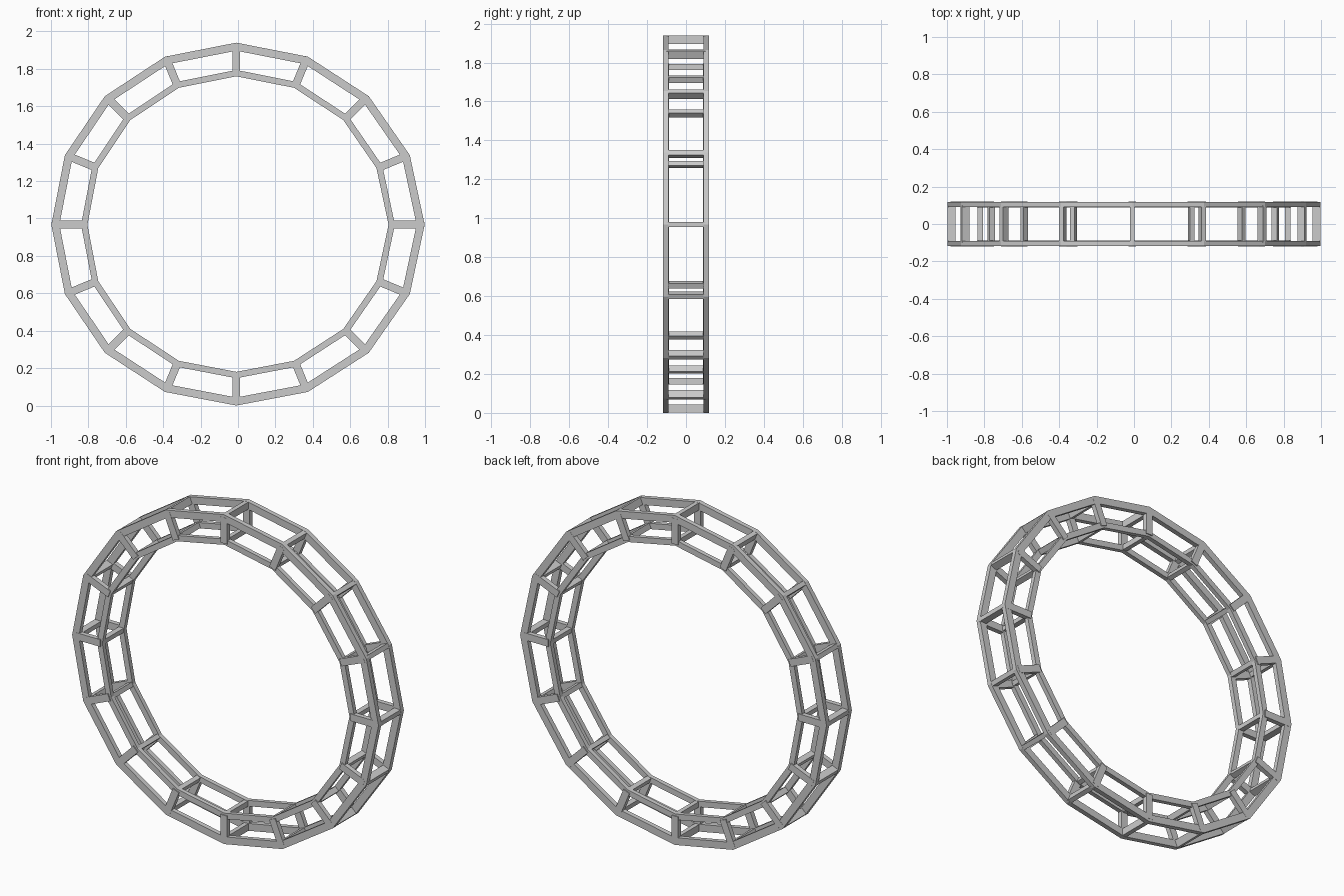
import bpy, bmesh, math
from mathutils import Vector, Matrix

if "Cube" in bpy.data.objects:
    bpy.data.objects.remove(bpy.data.objects["Cube"])

N, CZ = 16, 0.97


def corner(i, r, side):
    # ring corner in the xz plane, slightly wider than tall
    a = 2 * math.pi * i / N
    return Vector(((r + side) * math.cos(a) - 0.009 * abs(math.sin(a)), 0, CZ - 0.003 * abs(math.cos(a)) + r * math.sin(a)))


def finish(bm, name):
    bmesh.ops.recalc_face_normals(bm, faces=bm.faces)
    me = bpy.data.meshes.new(name)
    bm.to_mesh(me)
    bm.free()
    ob = bpy.data.objects.new(name, me)
    bpy.context.collection.objects.link(ob)


def ring(name, r_out, r_in, side, y0, y1):
    # closed 16-sided hoop of mitred square beams
    bm = bmesh.new()
    loops = []
    for i in range(N):
        loops.append([bm.verts.new(corner(i, r, side) + Vector((0, y, 0)))
                      for r, y in ((r_out, y0), (r_out, y1), (r_in, y1), (r_in, y0))])
    for i in range(N):
        a, b = loops[i], loops[(i + 1) % N]
        for k in range(4):
            m = (k + 1) % 4
            bm.faces.new((a[k], a[m], b[m], b[k]))
    finish(bm, name)


def add_bar(bm, i, p, size):
    # box aligned to the radial direction of corner i
    rot = Matrix.Rotation(-2 * math.pi * i / N, 4, 'Y')
    bmesh.ops.create_cube(bm, size=1, matrix=Matrix.Translation(p) @ rot @ Matrix.Diagonal((*size, 1)))


# Front and back hoops, outer and inner
for s, tag in ((-1, "front"), (1, "back")):
    ring(tag + "_outer_hoop", 0.97, 0.927, 0.028, s * 0.118, s * 0.09)
    ring(tag + "_inner_hoop", 0.824, 0.79, 0.015, s * 0.113, s * 0.087)

    # Radial struts joining the outer and inner hoops
    bm = bmesh.new()
    for i in range(N):
        a, b = corner(i, 0.952, 0.028), corner(i, 0.80, 0.015)
        add_bar(bm, i, (a + b) / 2 + Vector((0, s * 0.105, 0)), ((a - b).length, 0.028, 0.042))
    finish(bm, tag + "_radial_struts")

# Cross struts joining the front and back hoops
for name, r, side, h in (("outer_cross_struts", 0.947, 0.028, 0.042),
                         ("inner_cross_struts", 0.807, 0.015, 0.032)):
    bm = bmesh.new()
    for i in range(N):
        add_bar(bm, i, corner(i, r, side), (h, 0.2, 0.026))
    finish(bm, name)
